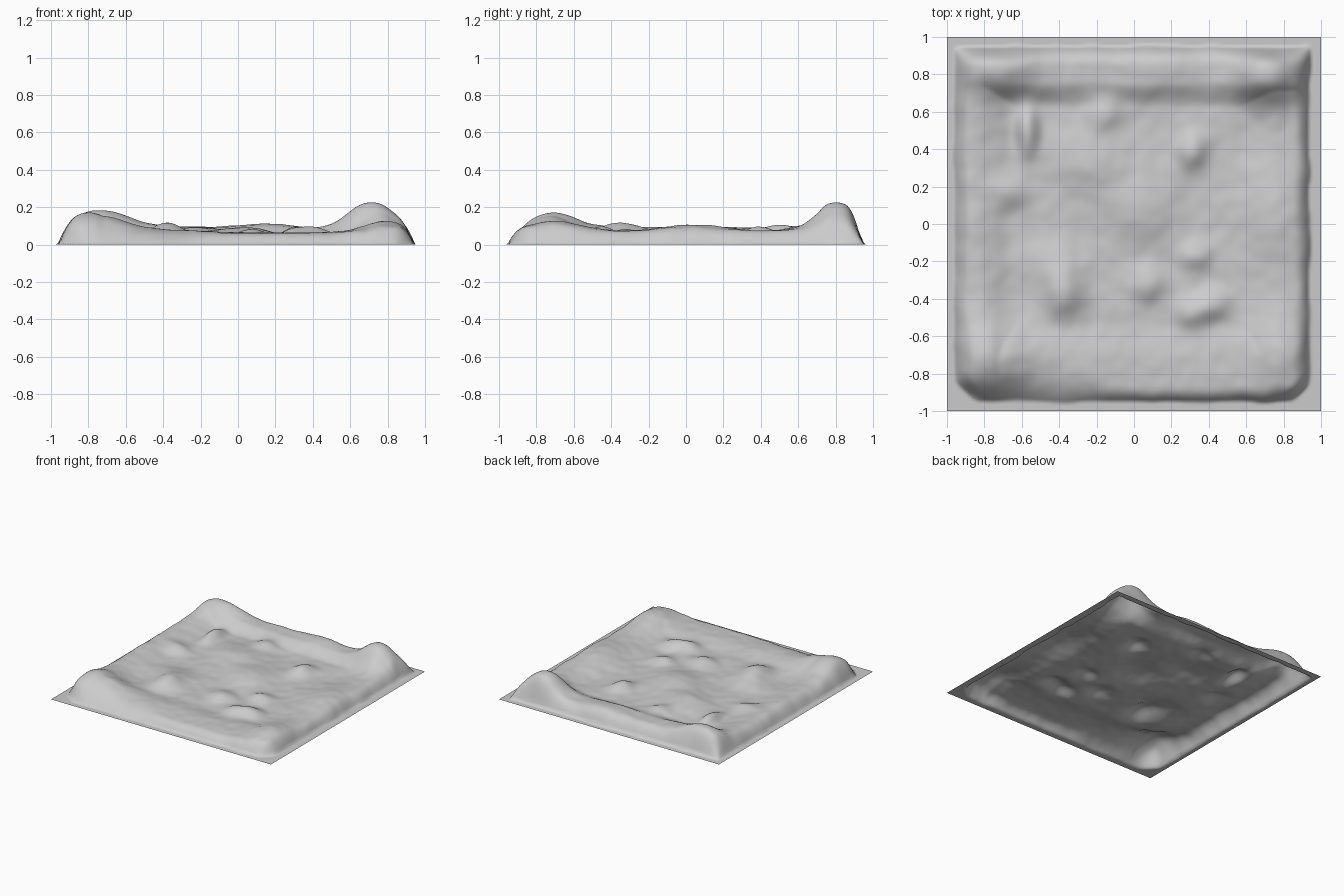
import bpy, bmesh, math
from mathutils import noise, Vector

# corner and border hills: x, y, radius x, radius y, height above the floor
HILLS = [
    (0.71, 0.80, 0.16, 0.15, 0.140), (-0.72, 0.83, 0.20, 0.13, 0.090), (-0.74, -0.71, 0.18, 0.18, 0.085),
    (0.76, -0.70, 0.18, 0.18, 0.050), (0.14, 0.84, 0.22, 0.12, 0.020), (0.72, 0.06, 0.15, 0.20, 0.035),
    (-0.40, -0.74, 0.20, 0.16, 0.018),
]
# mounds inside the field
MOUNDS = [
    (-0.24, 0.34, 0.19, 0.17, 0.046), (0.02, 0.09, 0.19, 0.19, 0.046), (-0.38, -0.37, 0.11, 0.13, 0.070),
    (-0.42, -0.20, 0.18, 0.11, 0.025), (-0.57, 0.50, 0.06, 0.13, 0.062), (-0.16, 0.59, 0.10, 0.09, 0.042),
    (0.31, 0.39, 0.08, 0.10, 0.055), (-0.66, 0.17, 0.09, 0.08, 0.035), (0.07, -0.32, 0.09, 0.09, 0.040),
    (0.33, -0.17, 0.09, 0.08, 0.040), (0.31, -0.48, 0.09, 0.08, 0.040), (0.43, -0.43, 0.09, 0.08, 0.045),
]


def smooth(t):
    t = max(0.0, min(1.0, t))
    return t * t * (3 - 2 * t)


def wall(d, width):
    """Steep rounded rise from the outer edge."""
    t = max(0.0, min(1.0, d / width))
    return 1 - (1 - t) ** 2.8


def height(x, y):
    jag = 0.010 * noise.noise(Vector((x * 7, y * 7, 3)))
    front_width = 0.20 - 0.10 * smooth((x + 0.5) / 0.5)
    # cut-off front corners
    corner = wall(1.80 - abs(x) + y + jag, 0.12) if y < 0 else 1.0
    env = corner * (wall(0.96 + x + jag, 0.12) * wall(0.94 - x + jag, 0.10)
                    * wall(0.95 + y + jag, front_width) * wall(0.95 - y + jag, 0.11))
    # low floor, with ridges along the borders
    z = 0.045 - 0.004 * x
    z += max(0.046 * smooth((-x - 0.62) / 0.22), 0.046 * smooth((y - 0.62) / 0.14),
             0.034 * smooth((x - 0.56) / 0.22), 0.020 * smooth((-y - 0.52) / 0.2))
    z += 0.009 * noise.noise(Vector((x * 4, y * 4, 0))) + 0.004 * noise.noise(Vector((x * 12, y * 12, 5)))
    for bx, by, rx, ry, h in HILLS + MOUNDS:
        r = math.hypot((x - bx) / rx, (y - by) / ry)
        z += h * math.exp(-r ** 2.2)
    return max(0.0, z * env)


# terrain sheet with a flat rim at ground level
bm = bmesh.new()
bmesh.ops.create_grid(bm, x_segments=160, y_segments=160, size=1.0)
for v in bm.verts:
    v.co.z = height(v.co.x, v.co.y)
mesh = bpy.data.meshes.new("terrain")
bm.to_mesh(mesh)
bm.free()
terrain = bpy.data.objects.new("terrain", mesh)
bpy.context.collection.objects.link(terrain)
for p in mesh.polygons:
    p.use_smooth = True
